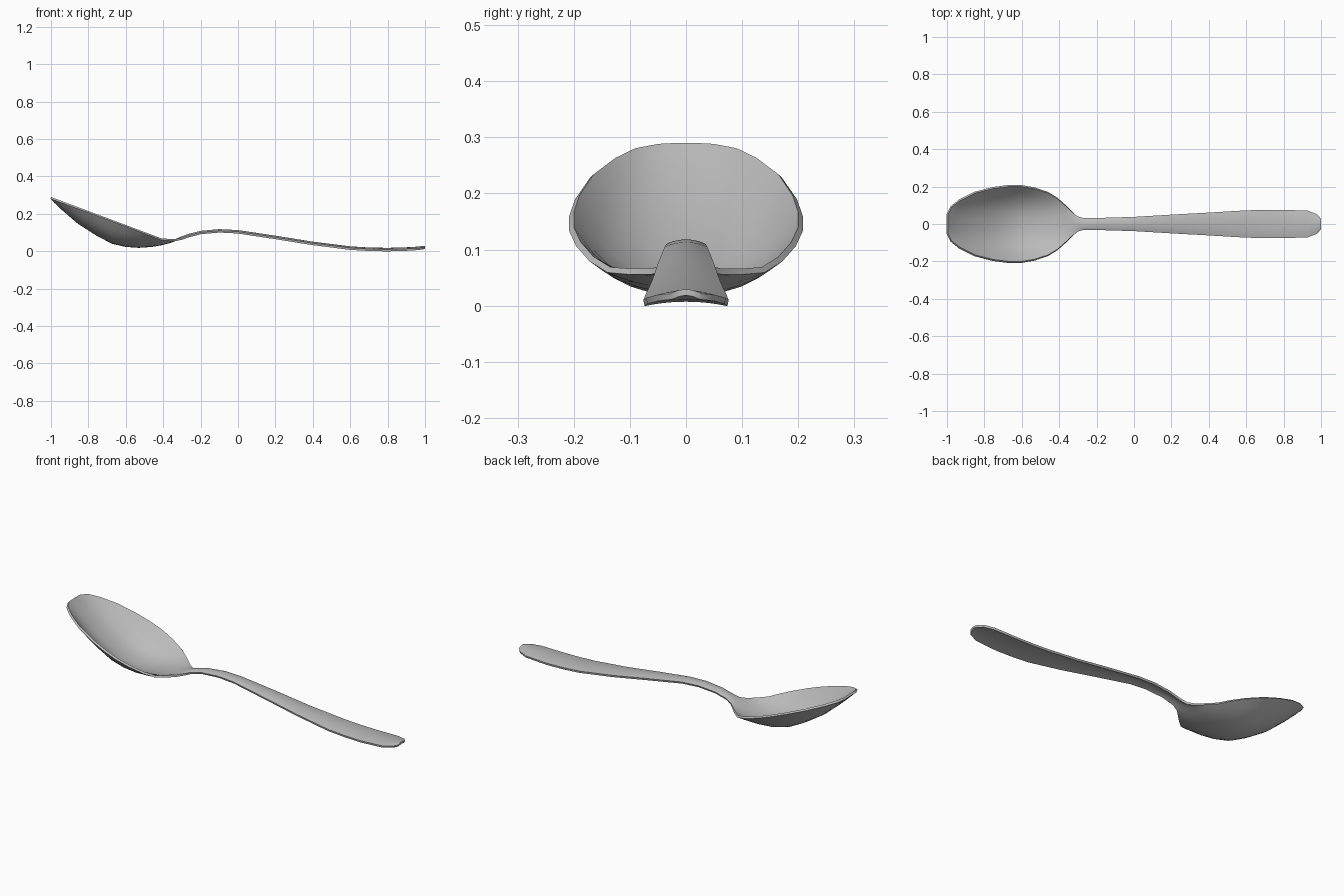
import bpy
import bmesh

cube = bpy.data.objects.get("Cube")
if cube:
    bpy.data.objects.remove(cube, do_unlink=True)

THICKNESS = 0.011
CROWN = 0.008
SEGMENTS = 12

# Stations along the spoon: position, half width, height of the centre line
stations = [
    (-0.995, 0.05, 0.29), (-0.975, 0.09, 0.267), (-0.93, 0.125, 0.225),
    (-0.85, 0.165, 0.156), (-0.75, 0.19, 0.092), (-0.67, 0.2, 0.05),
    (-0.6, 0.2, 0.034), (-0.53, 0.188, 0.029), (-0.46, 0.165, 0.034),
    (-0.41, 0.135, 0.043), (-0.37, 0.1, 0.053), (-0.33, 0.063, 0.067),
    (-0.3, 0.04, 0.08), (-0.27, 0.032, 0.091), (-0.2, 0.032, 0.109),
    (-0.1, 0.035, 0.118), (0, 0.038, 0.113), (0.2, 0.05, 0.083),
    (0.4, 0.061, 0.051), (0.6, 0.073, 0.026), (0.7, 0.075, 0.02),
    (0.8, 0.076, 0.018), (0.93, 0.071, 0.022), (0.98, 0.052, 0.027),
    (0.999, 0.028, 0.029),
]


def edge_height(x, z):
    """Sloping rim on the bowl, gently drooping edges on the handle."""
    if x > -0.31:
        return z - CROWN
    return max(0.29 - 0.375 * (x + 1), 0.066)


def section(bm, x, half_width, z):
    """One row of vertices across the spoon."""
    rise = edge_height(x, z) - z
    power = 2.5 if rise > 0 else 2
    row = []
    for i in range(SEGMENTS + 1):
        t = 2 * i / SEGMENTS - 1
        row.append(bm.verts.new((x, t * half_width, z + rise * abs(t) ** power)))
    return row


# Bowl and handle as one lofted sheet
mesh = bpy.data.meshes.new("spoon")
bm = bmesh.new()
rows = [section(bm, *s) for s in stations]
for a, b in zip(rows, rows[1:]):
    for i in range(SEGMENTS):
        bm.faces.new((a[i], b[i], b[i + 1], a[i + 1]))
bm.to_mesh(mesh)
bm.free()
spoon = bpy.data.objects.new("spoon", mesh)
bpy.context.collection.objects.link(spoon)

# Metal thickness below the sheet
solid = spoon.modifiers.new("thickness", "SOLIDIFY")
solid.thickness = THICKNESS
solid.offset = -1

# Plain grey metal
steel = bpy.data.materials.new("steel grey")
steel.use_nodes = True
colour = (0.5, 0.5, 0.5, 1)
steel.diffuse_color = colour
steel.node_tree.nodes["Principled BSDF"].inputs["Base Color"].default_value = colour
mesh.materials.append(steel)

# Smooth surfaces with a crisp rim
bpy.context.view_layer.objects.active = spoon
spoon.select_set(True)
bpy.ops.object.modifier_apply(modifier=solid.name)
bpy.ops.object.shade_smooth_by_angle(angle=0.7)
